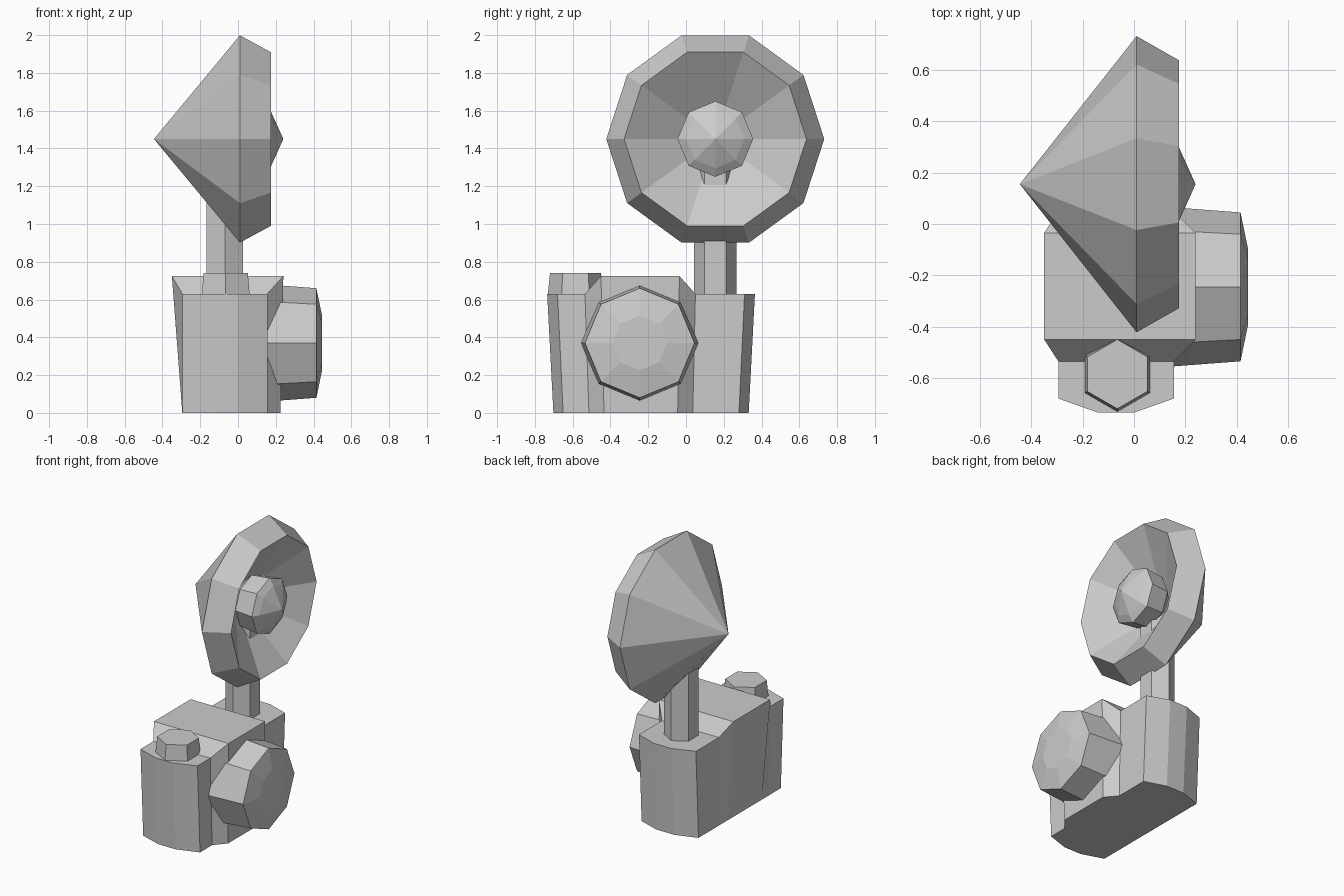
import bpy, bmesh
from math import sin, cos, pi
from mathutils import Vector

cube = bpy.data.objects.get("Cube")
if cube:
    bpy.data.objects.remove(cube, do_unlink=True)

grey = bpy.data.materials.new("plain_grey")
grey.use_nodes = True
COLOR = (0.6, 0.6, 0.6, 1)
grey.diffuse_color = COLOR
grey.node_tree.nodes["Principled BSDF"].inputs["Base Color"].default_value = COLOR


def finish(name, bm):
    bmesh.ops.recalc_face_normals(bm, faces=bm.faces)
    mesh = bpy.data.meshes.new(name)
    bm.to_mesh(mesh)
    bm.free()
    mesh.materials.append(grey)
    obj = bpy.data.objects.new(name, mesh)
    bpy.context.collection.objects.link(obj)
    return obj


def turned(name, profile, sides, centre, axis, start=0.0):
    """Faceted solid of revolution; profile is (position on axis, radius)."""
    bm = bmesh.new()
    rings = []
    for h, r in profile:
        ring = []
        for i in range(sides if r else 1):
            a = start + 2 * pi * i / sides
            u, v = r * cos(a), r * sin(a)
            p = (h, u, v) if axis == "x" else (u, v, h)
            ring.append(bm.verts.new(Vector(p) + Vector(centre)))
        rings.append(ring)
    for low, high in zip(rings, rings[1:]):
        for i in range(sides):
            j = (i + 1) % sides
            quad = [low[i % len(low)], low[j % len(low)],
                    high[j % len(high)], high[i % len(high)]]
            bm.faces.new(list(dict.fromkeys(quad)))
    for end in (rings[0], rings[-1]):
        if len(end) > 1:
            bm.faces.new(end)
    return finish(name, bm)


# Camera body: tapered outline with a raised middle block
SHOULDER, ROOF = 0.63, 0.725
MID_Y, TAPER = -0.185, 0.94
outline = [
    (0.155, -0.68), (0.155, -0.535), (0.24, -0.45), (0.24, -0.035),
    (0.155, 0.05), (0.155, 0.31), (0, 0.365), (-0.14, 0.365),
    (-0.295, 0.31), (-0.295, 0.05), (-0.35, -0.035), (-0.35, -0.45),
    (-0.295, -0.535), (-0.295, -0.68), (-0.14, -0.735), (0, -0.735),
]
raised = (2, 3, 10, 11)
bm = bmesh.new()
top = [bm.verts.new((x, y, ROOF if i in raised else SHOULDER))
       for i, (x, y) in enumerate(outline)]
base = [bm.verts.new((min(max(x, -0.295), 0.225), MID_Y + (y - MID_Y) * TAPER, 0))
        for x, y in outline]
count = len(outline)
for i in range(count):
    j = (i + 1) % count
    bm.faces.new((base[i], base[j], top[j], top[i]))
bm.faces.new(base)
for loop in ((12, 13, 14, 15, 0, 1), (1, 2, 11, 12), (2, 3, 10, 11),
             (3, 4, 9, 10), (4, 5, 6, 7, 8, 9)):
    bm.faces.new([top[i] for i in loop])
finish("camera_body", bm)

# Lens barrel with a shallow domed front
turned("lens", [(0.15, 0.31), (0.415, 0.29), (0.445, 0.145)], 8,
       (0, -0.245, 0.37), "x")

# Shutter button
turned("shutter_button", [(0.62, 0.147), (0.74, 0.135)], 6,
       (-0.065, -0.585, 0), "z", pi / 2)

# Post holding the flash
turned("flash_post", [(0.6, 0.112), (1.36, 0.112)], 6,
       (-0.07, 0.155, 0), "z", pi / 2)

# Flash reflector, hollow towards the lens side
turned("flash_reflector", [(-0.445, 0), (0.01, 0.577), (0.175, 0.483), (-0.14, 0)],
       10, (0, 0.155, 1.45), "x")

# Faceted flash bulb
turned("flash_bulb", [(-0.08, 0.1), (0.0, 0.185), (0.14, 0.2), (0.17, 0.155), (0.24, 0)],
       8, (0, 0.155, 1.45), "x")
